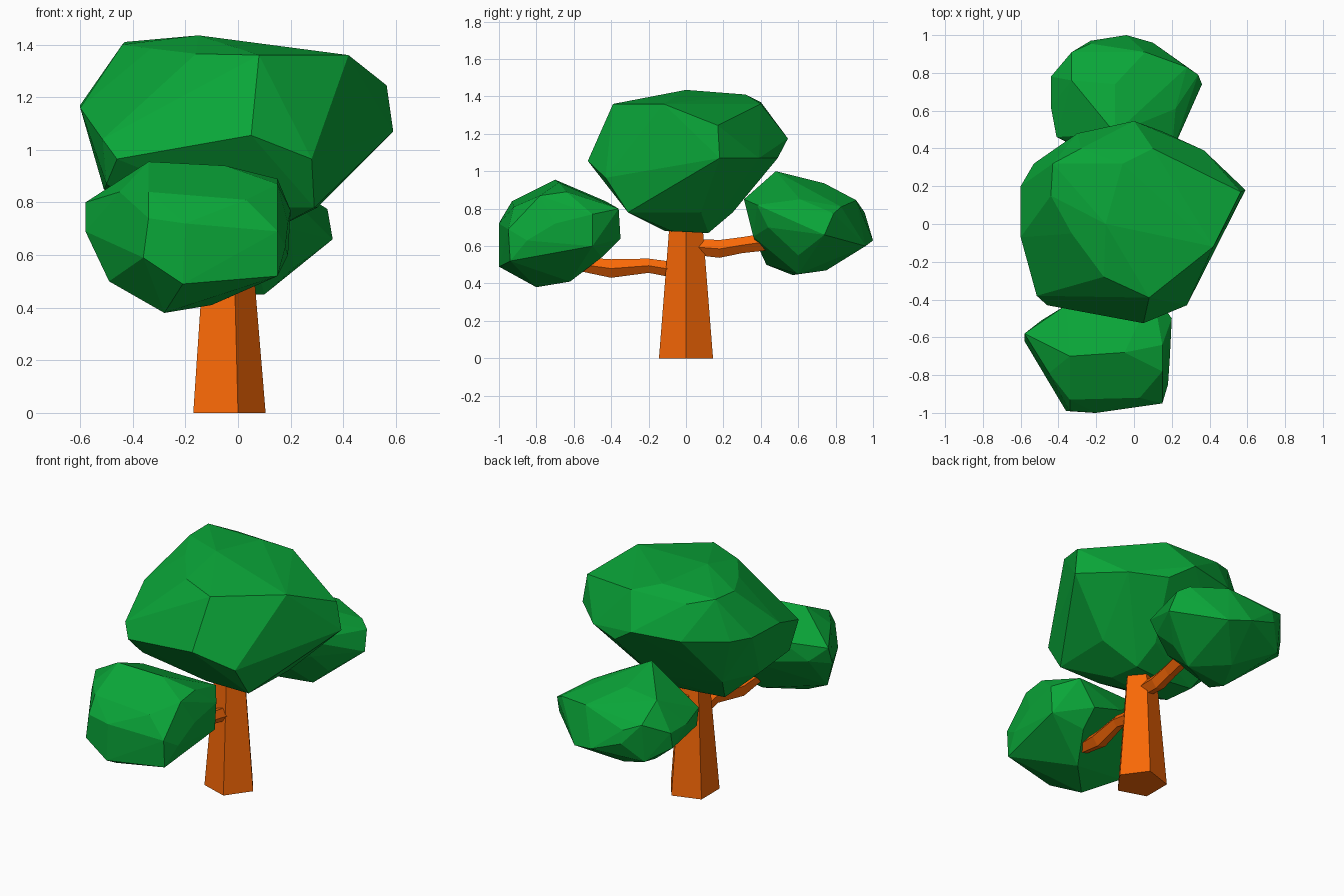
import bpy, bmesh, math


def material(name, color):
    m = bpy.data.materials.new(name)
    m.diffuse_color = color
    return m


LEAF = material("leaf_green", (0.003, 0.38, 0.04, 1))
BARK = material("bark_orange", (0.95, 0.14, 0.002, 1))


def finish(bm, name, mat):
    bmesh.ops.recalc_face_normals(bm, faces=bm.faces)
    mesh = bpy.data.meshes.new(name)
    bm.to_mesh(mesh)
    bm.free()
    obj = bpy.data.objects.new(name, mesh)
    mesh.materials.append(mat)
    bpy.context.collection.objects.link(obj)
    return obj


def foliage(name, points):
    """Faceted clump: hull around its corner points, near-flat edges merged."""
    bm = bmesh.new()
    for p in points:
        bm.verts.new(p)
    bmesh.ops.convex_hull(bm, input=bm.verts)
    bmesh.ops.delete(bm, geom=[v for v in bm.verts if not v.link_faces], context='VERTS')
    bmesh.ops.dissolve_limit(bm, angle_limit=math.radians(3), verts=bm.verts, edges=bm.edges)
    return finish(bm, name, LEAF)


def limb(name, path, sides=5, up=False):
    """Tapered tube through (x, y, z, radius); rings are level (up) or upright."""
    bm = bmesh.new()
    rings = []
    for x, y, z, r in path:
        ring = []
        for i in range(sides):
            a = 2 * math.pi * i / sides
            c, s = r * math.cos(a), r * math.sin(a)
            ring.append(bm.verts.new((x + c, y + s, z) if up else (x + c, y, z + s)))
        rings.append(ring)
    for a, b in zip(rings, rings[1:]):
        for i in range(sides):
            j = (i + 1) % sides
            bm.faces.new((a[i], a[j], b[j], b[i]))
    bm.faces.new(rings[0])
    bm.faces.new(rings[-1])
    return finish(bm, name, BARK)


# Trunk and the two side branches
limb("trunk", [(-0.047, 0, 0, 0.152), (-0.047, 0, 0.70, 0.094)], up=True)
limb("front_branch", [(-0.05, -0.05, 0.47, 0.045), (-0.05, -0.20, 0.495, 0.04),
                      (-0.08, -0.40, 0.48, 0.052), (-0.10, -0.62, 0.51, 0.035)])
limb("back_branch", [(-0.04, 0.05, 0.595, 0.045), (-0.03, 0.18, 0.585, 0.05),
                     (-0.02, 0.30, 0.605, 0.045), (0.0, 0.48, 0.63, 0.05)])

# Main crown
foliage("main_crown", [
    (-0.15, 0, 1.435), (-0.43, 0.32, 1.41), (-0.44, 0.15, 1.40), (0.42, -0.12, 1.36),
    (0.08, -0.39, 1.36), (-0.16, -0.28, 1.365), (-0.33, -0.05, 1.385),
    (0.10, 0.40, 1.36), (-0.28, 0.40, 1.37), (-0.06, 0.32, 1.41),
    (0.565, 0.17, 1.245), (0.59, 0.18, 1.07), (0.48, 0.27, 1.15),
    (0.05, -0.525, 1.055), (0.28, -0.43, 0.965), (-0.10, -0.43, 0.96),
    (-0.46, -0.43, 0.965), (-0.515, -0.38, 1.04), (-0.50, -0.31, 0.87),
    (-0.60, -0.07, 1.16), (-0.60, 0.20, 1.17), (-0.53, 0.32, 1.17), (-0.30, 0.48, 1.17),
    (0, 0.545, 1.175), (0.15, 0.49, 1.07), (0.37, 0.39, 1.07),
    (0.29, -0.31, 0.78), (0, -0.31, 0.78), (0.30, 0.08, 0.78), (0.05, 0.25, 0.78),
    (-0.51, 0, 0.85), (-0.44, -0.31, 0.84), (-0.42, 0.24, 0.86),
    (0.10, -0.08, 0.68), (-0.12, -0.11, 0.68), (-0.12, 0.10, 0.67), (0.08, 0.12, 0.67),
    (-0.34, 0.10, 0.69), (-0.33, -0.10, 0.70)])

# Lower clump at the front
foliage("front_clump", [
    (-0.34, -0.99, 0.74), (-0.20, -1, 0.72), (0.15, -0.95, 0.69), (-0.36, -0.99, 0.59),
    (-0.21, -1, 0.49), (-0.10, -0.97, 0.55), (0.15, -0.94, 0.52),
    (-0.34, -0.93, 0.84), (0.03, -0.92, 0.81), (-0.34, -0.70, 0.955),
    (0.15, -0.64, 0.89), (0.15, -0.78, 0.87), (-0.05, -0.68, 0.94),
    (0.18, -0.85, 0.63), (0.19, -0.70, 0.72),
    (-0.58, -0.58, 0.80), (-0.58, -0.62, 0.69), (-0.49, -0.70, 0.50),
    (-0.28, -0.80, 0.38), (-0.10, -0.62, 0.41), (0, -0.45, 0.54),
    (-0.49, -0.51, 0.72), (-0.36, -0.43, 0.84), (0.19, -0.50, 0.60),
    (0.20, -0.50, 0.77), (0.10, -0.36, 0.80), (0, -0.35, 0.64),
    (-0.20, -0.36, 0.70), (-0.45, -0.79, 0.84)])

# Lower clump at the back
foliage("back_clump", [
    (-0.04, 1, 0.63), (-0.23, 0.97, 0.70), (-0.33, 0.91, 0.82), (-0.33, 0.88, 0.58),
    (-0.23, 0.955, 0.78), (-0.44, 0.78, 0.75), (-0.44, 0.76, 0.65),
    (-0.44, 0.62, 0.75), (-0.39, 0.45, 0.66), (-0.41, 0.46, 0.78),
    (-0.33, 0.76, 0.92), (-0.10, 0.48, 1.0), (0.06, 0.91, 0.845),
    (0.28, 0.83, 0.81), (0.34, 0.79, 0.775), (0.36, 0.74, 0.66), (0.21, 0.60, 0.55),
    (0.20, 0.44, 0.70), (0.20, 0.38, 0.82), (0.22, 0.61, 0.85), (0.10, 0.60, 0.45),
    (-0.10, 0.75, 0.47), (-0.19, 0.57, 0.445), (-0.20, 0.43, 0.50), (0, 0.31, 0.85),
    (-0.20, 0.36, 0.68), (0.05, 0.36, 0.65), (0.10, 0.96, 0.60), (-0.10, 0.74, 0.935)])
